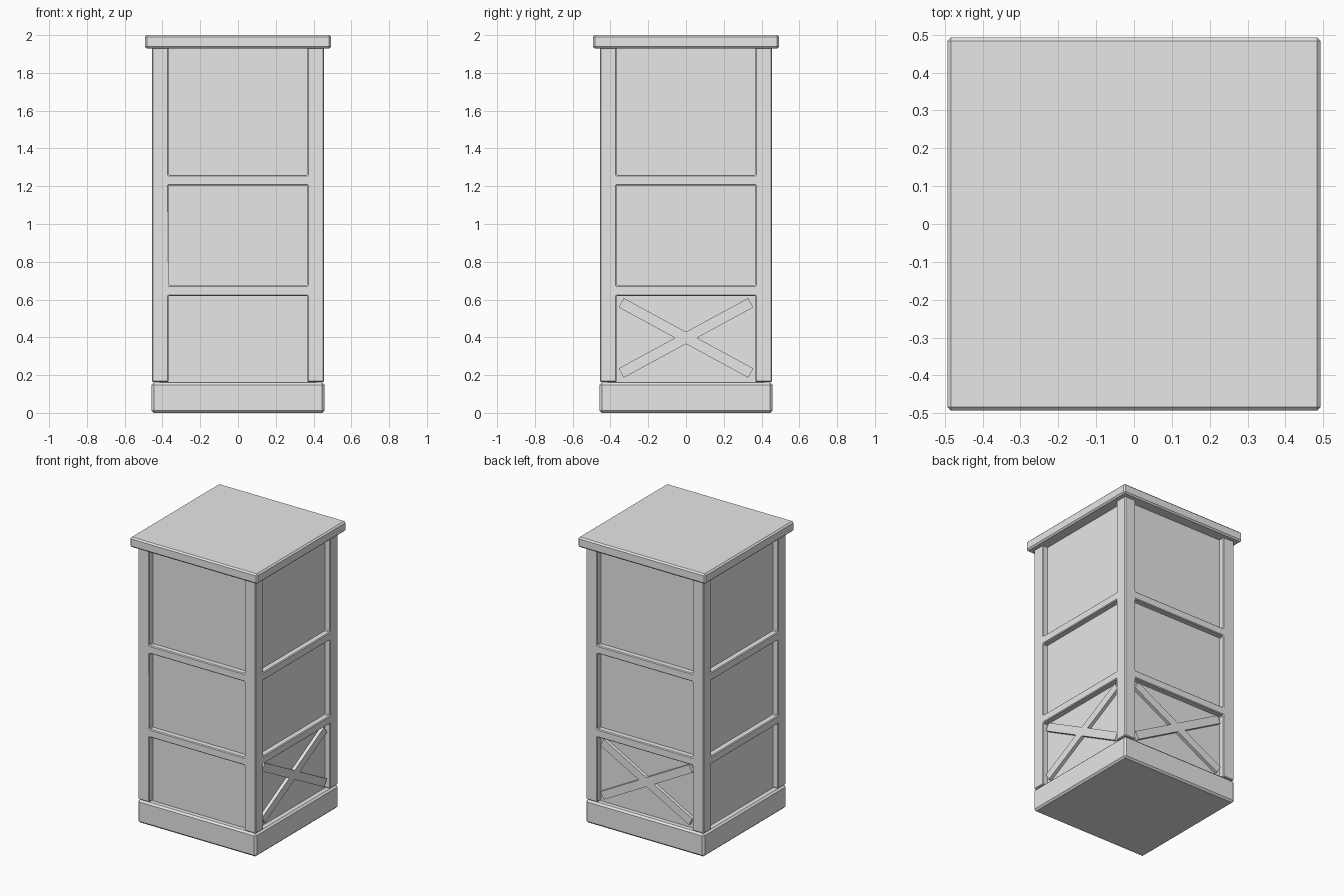
import bpy
import math
from mathutils import Matrix

if "Cube" in bpy.data.objects:
    bpy.data.objects.remove(bpy.data.objects["Cube"])

paint = bpy.data.materials.new("light_grey_paint")
paint.use_nodes = True
GREY = (0.8, 0.8, 0.8, 1)
paint.diffuse_color = GREY
paint.node_tree.nodes["Principled BSDF"].inputs["Base Color"].default_value = GREY

HALF = 0.455          # outer half width of the frame
POST = 0.087          # post width
PANEL = 0.415         # half width of the recessed body
BASE_TOP, FRAME_TOP, TOP = 0.16, 1.93, 2.0


def box(name, size, centre, angle=0):
    """Box of a given size, turned about x and then placed."""
    bpy.ops.mesh.primitive_cube_add(size=1)
    ob = bpy.context.object
    ob.name = ob.data.name = name
    ob.data.transform(Matrix.Translation(centre) @ Matrix.Rotation(angle, 4, "X")
                      @ Matrix.Diagonal((*size, 1)))
    ob.data.materials.append(paint)
    return ob


def apply(ob, kind, **settings):
    bpy.context.view_layer.objects.active = ob
    mod = ob.modifiers.new(kind.lower(), kind)
    for key, value in settings.items():
        setattr(mod, key, value)
    bpy.ops.object.modifier_apply(modifier=mod.name)


def merge(ob, others):
    """Fuse boxes into one solid and clean up the flush faces."""
    for other in others:
        apply(ob, "BOOLEAN", operation="UNION", solver="EXACT", object=other)
        bpy.data.objects.remove(other)
    apply(ob, "DECIMATE", decimate_type="DISSOLVE", angle_limit=math.radians(1))


def bevel(ob, width):
    apply(ob, "BEVEL", width=width, segments=1, limit_method="ANGLE")


# Plinth and top slab
plinth = box("plinth", (0.916, 0.916, BASE_TOP), (0, 0, BASE_TOP / 2))
bevel(plinth, 0.012)
slab = box("top_slab", (0.986, 0.986, TOP - FRAME_TOP), (0, 0, (TOP + FRAME_TOP) / 2))
bevel(slab, 0.01)

# Recessed body whose sides form the panels
box("panel_body", (2 * PANEL, 2 * PANEL, FRAME_TOP - BASE_TOP + 0.02),
    (0, 0, (FRAME_TOP + BASE_TOP) / 2))

# Corner posts and flush rails, fused into one frame
offset = HALF - POST / 2
low = BASE_TOP + 0.003
height = FRAME_TOP + 0.01 - low
posts = [box("post", (POST, POST, height), (x, y, low + height / 2))
         for x in (-offset, offset) for y in (-offset, offset)]
rails = [box("rail", (2 * HALF, 2 * HALF, 0.056), (0, 0, z)) for z in (0.647, 1.232)]
frame = posts[0]
frame.name = "frame"
merge(frame, posts[1:] + rails)
bevel(frame, 0.006)

# Crossed braces on the +x side and on the back
for name, turn in (("side_cross_brace", 0), ("back_cross_brace", math.pi / 2)):
    bars = [box(name, (0.04, 0.78, 0.056), (0.418, 0, 0.397), s * math.radians(28.5))
            for s in (1, -1)]
    merge(bars[0], bars[1:])
    bars[0].name = name
    bars[0].data.transform(Matrix.Rotation(turn, 4, "Z"))
